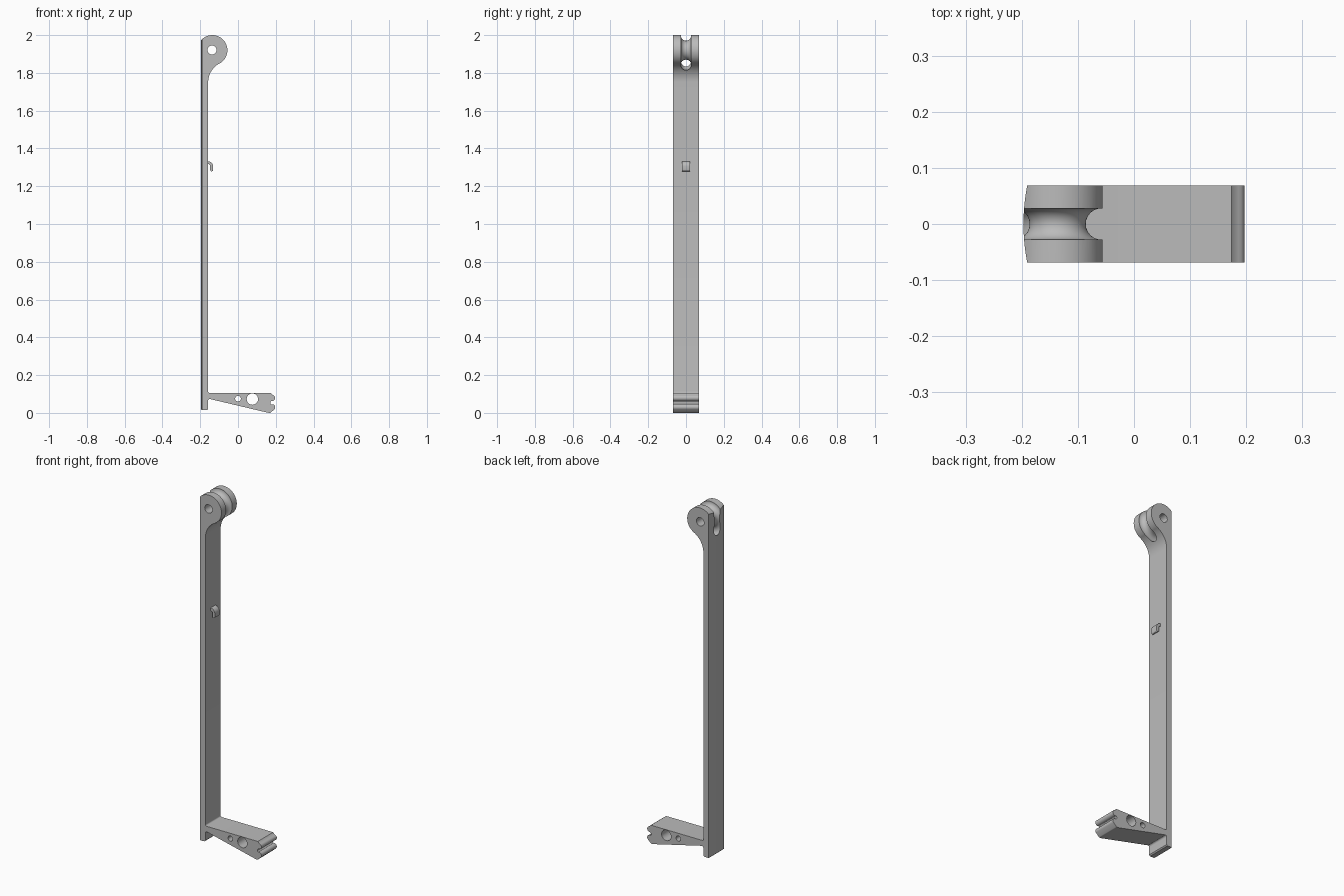
import bpy, bmesh, math
from mathutils import Matrix

if "Cube" in bpy.data.objects:
    bpy.data.objects.remove(bpy.data.objects["Cube"])

HALF = 0.069                 # half depth of the whole part
HX, HZ, HR = -0.136, 1.92, 0.08   # pulley head centre and radius
grey = bpy.data.materials.new("plain grey")
grey.diffuse_color = (0.5, 0.5, 0.5, 1)
grey.use_nodes = True
grey.node_tree.nodes["Principled BSDF"].inputs["Base Color"].default_value = grey.diffuse_color


def arc(cx, cz, r, a0, a1, n):
    return [(cx + r * math.cos(math.radians(a0 + (a1 - a0) * i / n)),
             cz + r * math.sin(math.radians(a0 + (a1 - a0) * i / n))) for i in range(n + 1)]


def finish(name, bm):
    bmesh.ops.recalc_face_normals(bm, faces=bm.faces)
    mesh = bpy.data.meshes.new(name)
    bm.to_mesh(mesh)
    bm.free()
    mesh.materials.append(grey)
    obj = bpy.data.objects.new(name, mesh)
    bpy.context.collection.objects.link(obj)
    return obj


def prism(name, pts, lo, hi, axis="y"):
    """Extrude a closed outline along y (xz outline) or z (xy outline)."""
    bm = bmesh.new()
    make = (lambda p, d: (p[0], d, p[1])) if axis == "y" else (lambda p, d: (p[0], p[1], d))
    rings = [[bm.verts.new(make(p, d)) for p in pts] for d in (lo, hi)]
    for ring in rings:
        bm.faces.new(ring)
    for i in range(len(pts)):
        j = (i + 1) % len(pts)
        bm.faces.new((rings[0][i], rings[0][j], rings[1][j], rings[1][i]))
    return finish(name, bm)


def torus(name, major, minor, n=64, m=24):
    """Ring around the head axis, used to cut the cord groove."""
    bm = bmesh.new()
    rings = []
    for i in range(n):
        a = math.tau * i / n
        ring = []
        for k in range(m):
            b = math.tau * k / m
            r = major + minor * math.cos(b)
            ring.append(bm.verts.new((HX + r * math.cos(a), minor * math.sin(b), HZ + r * math.sin(a))))
        rings.append(ring)
    for i in range(n):
        p, q = rings[i], rings[(i + 1) % n]
        for k in range(m):
            j = (k + 1) % m
            bm.faces.new((p[k], p[j], q[j], q[k]))
    return finish(name, bm)


def boolean(obj, tool, op):
    mod = obj.modifiers.new(op.lower(), "BOOLEAN")
    mod.operation, mod.object, mod.solver = op, tool, "EXACT"
    bpy.context.view_layer.objects.active = obj
    bpy.ops.object.modifier_apply(modifier=mod.name)
    bpy.data.objects.remove(tool, do_unlink=True)


def smooth(obj, deg=30):
    bpy.ops.object.select_all(action="DESELECT")
    obj.select_set(True)
    bpy.context.view_layer.objects.active = obj
    bpy.ops.object.shade_smooth_by_angle(angle=math.radians(deg))


BACK, FACE = -0.197, -0.158
# Side outline: upright bar, round head, and tapered foot arm
outline = [(BACK, 0.020), (BACK + 0.005, 0.015), (FACE - 0.006, 0.015), (FACE, 0.021)]
outline += arc(-0.148, 0.064, 0.01, 180, 103, 6)                 # inner corner below the arm
outline += [(0.158, 0.001)]
outline += arc(0.168, 0.010, 0.010, 257, 310, 4)                 # arm tip, lower lobe
outline += arc(0.181, 0.030, 0.016, -40, 80, 8)
outline += arc(0.181, 0.054, 0.010, 250, 110, 8)                 # notch between the lobes
outline += arc(0.181, 0.079, 0.016, -80, 70, 8)                  # upper lobe
outline += [(0.180, 0.098), (0.174, 0.105)]
outline += arc(-0.150, 0.113, 0.008, 270, 180, 6)                # inner corner above the arm
fx, fz, fr = -0.045, 1.75, 0.113
outline += arc(fx, fz, fr, 180, 118.2, 16)                       # hollow sweep into the head
left = 180 - math.degrees(math.acos((HX - BACK) / HR))
outline += arc(HX, HZ, HR, -60, left, 44)                        # round head
body = prism("bar_with_head_and_arm", outline, -HALF, HALF)

# Crowned back face
crown = [(BACK + 0.007 * (t / 10) ** 2, HALF * 1.02 * t / 10) for t in range(10, -11, -1)]
boolean(body, prism("crown_tool", crown + [(0.4, -HALF * 1.02), (0.4, HALF * 1.02)],
                    -0.1, 2.1, "z"), "INTERSECT")

# Cord groove, pin hole and arm holes
boolean(body, torus("groove_tool", 0.078, 0.028), "DIFFERENCE")
for x, z, r in ((-0.138, 1.921, 0.024), (0.0, 0.075, 0.015), (0.076, 0.073, 0.030)):
    boolean(body, prism("hole_tool", arc(x, z, r, 0, 345, 23), -0.2, 0.2), "DIFFERENCE")
smooth(body)

# Small cord hook on the bar
hook = [(FACE - 0.005, 1.332)] + arc(-0.158, 1.306, 0.026, 90, 0, 8)
hook += arc(-0.1395, 1.286, 0.0075, 0, -180, 6)
hook += arc(-0.158, 1.306, 0.011, 0, 90, 6) + [(FACE - 0.005, 1.317)]
smooth(prism("cord_hook", hook, -0.021, 0.021))
